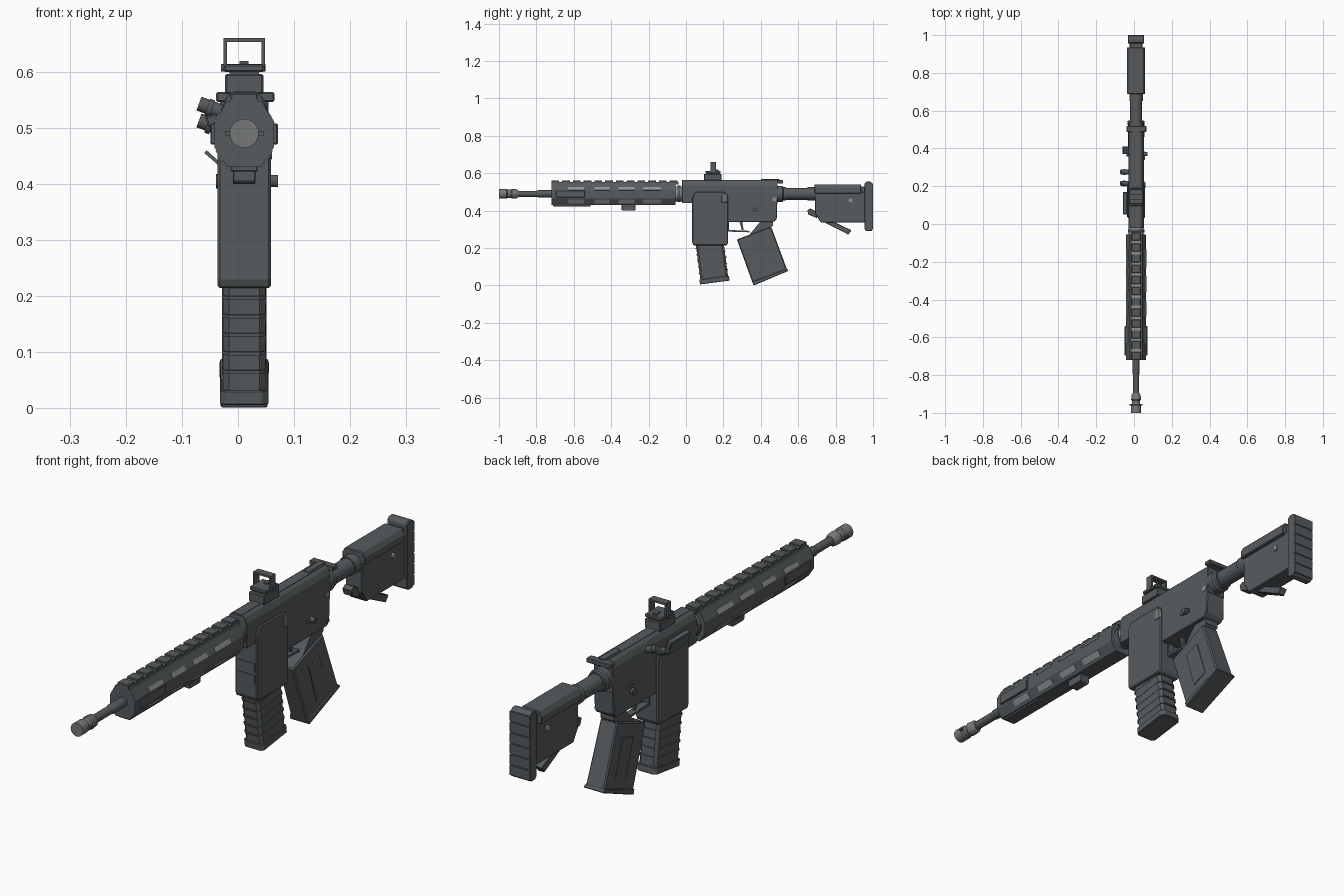
import bpy, bmesh, math
from mathutils import Matrix, Vector

if "Cube" in bpy.data.objects:
    bpy.data.objects.remove(bpy.data.objects["Cube"])

CX = 0.011  # body centre line


def material(name, rgb):
    m = bpy.data.materials.new(name)
    m.diffuse_color = (*rgb, 1)
    m.use_nodes = True
    m.node_tree.nodes["Principled BSDF"].inputs["Base Color"].default_value = m.diffuse_color
    return m


DARK = material("dark gunmetal", (0.094, 0.105, 0.111))
STEEL = material("muzzle steel", (0.18, 0.19, 0.19))
LIGHT = material("light steel", (0.27, 0.285, 0.285))


def finish(name, bm, mat, bevel=0, smooth=False):
    bmesh.ops.recalc_face_normals(bm, faces=bm.faces[:])
    me = bpy.data.meshes.new(name)
    bm.to_mesh(me)
    bm.free()
    me.materials.append(mat)
    ob = bpy.data.objects.new(name, me)
    bpy.context.collection.objects.link(ob)
    if bevel:
        mod = ob.modifiers.new("bevel", "BEVEL")
        mod.width, mod.segments, mod.limit_method = bevel, 1, "ANGLE"
    if smooth:
        bpy.context.view_layer.objects.active = ob
        ob.select_set(True)
        bpy.ops.object.shade_smooth_by_angle(angle=math.radians(35))
        ob.select_set(False)
    return ob


def loft(name, a, b, mat, bevel=0):
    """Solid between two matching outlines."""
    bm = bmesh.new()
    va, vb = [bm.verts.new(p) for p in a], [bm.verts.new(p) for p in b]
    bm.faces.new(va)
    bm.faces.new(vb[::-1])
    n = len(va)
    for i in range(n):
        bm.faces.new((va[i], vb[i], vb[(i + 1) % n], va[(i + 1) % n]))
    return finish(name, bm, mat, bevel)


def side(name, yz, hw, mat=DARK, bevel=0, x=0):
    """Side outline (y, z) extruded across x; hw may vary per point."""
    ws = hw if isinstance(hw, (list, tuple)) else [hw] * len(yz)
    return loft(name, [(CX + x - w, *p) for p, w in zip(yz, ws)],
                [(CX + x + w, *p) for p, w in zip(yz, ws)], mat, bevel)


def front(name, xz, y0, y1, mat=DARK, bevel=0):
    """Front outline (x, z) extruded along y."""
    return loft(name, [(CX + x, y0, z) for x, z in xz],
                [(CX + x, y1, z) for x, z in xz], mat, bevel)


def box(name, x, y, z, mat=DARK, bevel=0):
    return front(name, [(x[0], z[0]), (x[1], z[0]), (x[1], z[1]), (x[0], z[1])],
                 *y, mat, bevel)


def lathe(name, prof, z, mat=DARK, n=24):
    """Turned part along y from (y, radius) points."""
    bm = bmesh.new()
    rings = [[bm.verts.new((CX + r * math.cos(2 * math.pi * i / n), y,
                            z + r * math.sin(2 * math.pi * i / n)))
              for i in range(n)] for y, r in prof]
    for a, b in zip(rings, rings[1:]):
        for i in range(n):
            bm.faces.new((a[i], a[(i + 1) % n], b[(i + 1) % n], b[i]))
    bm.faces.new(rings[0])
    bm.faces.new(rings[-1])
    return finish(name, bm, mat, smooth=True)


def pin(name, x0, x1, y, z, r, mat=DARK, n=16, tilt=0):
    """Cylinder lying along x, optionally tilted about y."""
    bm = bmesh.new()
    bmesh.ops.create_cone(bm, cap_ends=True, segments=n, radius1=r, radius2=r,
                          depth=x1 - x0,
                          matrix=Matrix.Translation((CX + (x0 + x1) / 2, y, z))
                          @ Matrix.Rotation(math.pi / 2 + tilt, 4, "Y"))
    return finish(name, bm, mat, smooth=True)


def lerp(a, b, t):
    return (a[0] + (b[0] - a[0]) * t, a[1] + (b[1] - a[1]) * t)


# Barrel and muzzle
lathe("barrel", [(-0.92, .016), (-0.70, .016)], .49)
lathe("barrel_collar", [(-.80, .016), (-.79, .019), (-.72, .019)], .49)
lathe("muzzle_device", [(-1, .026), (-.96, .026), (-.955, .022), (-.935, .022),
                        (-.93, .026), (-.905, .024), (-.895, .017)], .49, STEEL)
for s in (-1, 1):
    box("muzzle_port", sorted((s * .020, s * .034)), (-.962, -.952), (.486, .494))

# Handguard, eight sided, with slots on the slanted faces
low, mid0, mid1, top = (.030, .43), (.053, .465), (.053, .508), (.031, .548)
half = [low, mid0, mid1, top]
front("handguard", half + [(-x, z) for x, z in half[::-1]], -.72, -.055)
for y0, y1 in ((-.63, -.545), (-.49, -.41), (-.36, -.275), (-.23, -.135)):
    for a, b, t0, t1 in ((mid1, top, .02, .42), (low, mid0, .3, .85)):
        n = Vector((b[1] - a[1], a[0] - b[0])).normalized() * .002
        p, q = lerp(a, b, t0), lerp(a, b, t1)
        quad = [p, q, (q[0] + n.x, q[1] + n.y), (p[0] + n.x, p[1] + n.y)]
        for s in (-1, 1):
            front("handguard_slot", [(s * x, z) for x, z in quad], y0, y1, LIGHT)

# Rail covers near the handguard front
for s in (-1, 1):
    box("side_cover", sorted((s * .050, s * .060)), (-.695, -.54), (.47, .508), DARK, .002)
box("bottom_cover", (-.024, .024), (-.71, -.51), (.422, .435), DARK, .002)

# Top rail: wide teeth with light gaps between them
box("top_rail", (-.024, .024), (-.72, -.04), (.54, .552))
for i in range(12):
    y = -.72 + i * .0575
    box("rail_tooth", (-.024, .024), (y, y + .042), (.550, .561), DARK, .002)
    if i < 11:
        box("rail_gap", (-.022, .022), (y + .042, y + .0575), (.549, .554), LIGHT)

# Hand stop under the handguard
side("hand_stop", [(-.345, .405), (-.335, .40), (-.275, .40), (-.27, .405),
                   (-.27, .433), (-.345, .433)], .02, DARK, .002)

# Barrel nut
lathe("barrel_nut", [(-.06, .040), (-.015, .040)], .49, LIGHT, 16)
lathe("nut_ring", [(-.045, .044), (-.03, .044)], .49, DARK, 16)

# Upper receiver
up = [(.041, .44), (.041, .535), (.032, .555), (.024, .563)]
front("upper_receiver", up + [(-x, z) for x, z in up[::-1]], -.022, .49, DARK, .002)
box("receiver_rail", (-.019, .019), (-.02, .49), (.555, .565))

# Lower receiver and magazine well
side("lower_receiver", [(.20, .34), (.47, .34), (.485, .355), (.49, .50), (.20, .50)],
     .041, DARK, .003)
side("magazine_well", [(.033, .23), (.04, .214), (.218, .214), (.225, .23),
                       (.225, .47), (.205, .50), (.05, .50), (.033, .47)], .0475, DARK, .004)
for z in (.283, .328):
    box("well_front_panel", (-.038, .038), (.031, .034), (z, z + .033))


# Magazine: leaning body, ribs and base
def mag_y(z):
    return .052 + (.22 - z) * .13


def mag_section(z, dy, w, c=.011):
    a, b = mag_y(z) - dy, mag_y(z) + .148 + dy
    return [(CX + x, y, z + (y - mag_y(z)) * .13) for x, y in
            ((-w + c, a), (w - c, a), (w, a + c), (w, b - c),
             (w - c, b), (-w + c, b), (-w, b - c), (-w, a + c))]


loft("magazine", mag_section(.012, 0, .038), mag_section(.26, 0, .038), DARK)
for i in range(5):
    z = .062 + i * .033
    loft("magazine_rib", mag_section(z, .004, .0392), mag_section(z + .006, .004, .0392), DARK)
loft("magazine_base", mag_section(.006, .005, .043), mag_section(.032, .005, .043), DARK, .002)

# Pistol grip with side panels and base
A, B, C, D = [(.272, .246), (.455, .315), (.543, .078), (.358, .008)]
side("grip", [A, B, C, D], [.032, .036, .040, .036], DARK, .005)
side("grip_neck", [(.33, .26), (.44, .30), (.465, .32), (.465, .345), (.40, .345)], .028)
side("grip_base", [lerp(A, D, .95), lerp(B, C, .95), (.549, .078), (.362, 0)],
     [.040, .042, .045, .042], DARK, .003)
for s in (-1, 1):
    side("grip_panel", [(.362, .225), (.425, .243), (.472, .10), (.407, .075)],
         .003, DARK, 0, s * .0365)

# Trigger and guard
side("trigger_guard", [(.22, .288), (.34, .284), (.34, .292), (.22, .297)], .014)
side("trigger", [(.285, .345), (.30, .345), (.308, .297), (.298, .297)], .006)
box("guard_post", (-.014, .014), (.222, .23), (.288, .345))

# Receiver controls on the right
box("port_cover", (.036, .050), (.19, .222), (.442, .488), STEEL, .003)
pin("selector_pin", .035, .060, .37, .405, .011)
box("selector_lever", (.041, .047), (.34, .385), (.399, .411))
pin("rear_pin", .035, .044, .472, .46, .011, LIGHT)
pin("front_pin", -.043, .043, .475, .36, .008)

# Receiver controls on the left
front("left_latch", [(-.052, .468), (-.040, .468), (-.048, .525), (-.070, .52)],
      .05, .17, DARK, .003)
for y, z in ((.215, .505), (.275, .535)):
    pin("left_knob", -.082, -.035, y, z, .013, tilt=.35)
    pin("left_knob_ring", -.066, -.057, y, z, .016, tilt=.35)
front("left_lever", [(-.036, .432), (-.040, .428), (-.071, .455), (-.067, .460)], .37, .41)
pin("left_pin", -.050, -.035, .37, .405, .013)

# Charging handle
box("charging_handle", (-.050, .054), (.488, .518), (.546, .564), DARK, .003)
box("charging_rod", (-.012, .012), (.40, .50), (.555, .568))

# Sight
box("sight_mount", (-.034, .034), (.096, .19), (.560, .596), DARK, .003)
box("sight_body", (-.036, .036), (.105, .185), (.599, .613), DARK, .003)
box("sight_neck", (-.026, .026), (.11, .18), (.59, .602))
pin("sight_dial", -.041, .038, .15, .607, .007)
for s in (-1, 1):
    box("sight_frame_side", sorted((s * .031, s * .037)), (.13, .16), (.605, .66))
box("sight_frame_top", (-.037, .037), (.13, .16), (.653, .66))
box("sight_emitter", (-.008, .008), (.15, .175), (.61, .619))

# Buffer tube
lathe("buffer_tube", [(.48, .032), (.72, .032)], .49)
lathe("tube_nut", [(.488, .043), (.515, .043), (.52, .037), (.535, .037)], .49)
lathe("tube_collar", [(.65, .036), (.70, .036)], .49)

# Stock
side("stock_body", [(.69, .50), (.69, .385), (.72, .337), (.96, .337), (.96, .50)],
     .035, DARK, .003)
up = [(.048, .492), (.048, .52), (.036, .541)]
front("stock_cheek", up + [(-x, z) for x, z in up[::-1]], .688, .935, DARK, .003)
box("stock_spine", (-.030, .030), (.90, .965), (.48, .53))
side("stock_latch", [(.648, .402), (.665, .412), (.70, .395), (.70, .36), (.655, .378)],
     .020, DARK, .002)
side("stock_lever", [(.70, .375), (.78, .345), (.885, .295), (.868, .272), (.75, .332)],
     .014, DARK, .002)
pin("stock_pin", -.042, .042, .88, .455, .011, LIGHT)

# Butt plate with ridges
side("butt_plate", [(.955, .30), (.965, .29), (.99, .29), (.997, .30), (.997, .545),
                    (.985, .556), (.965, .556), (.955, .545)], .043, DARK, .003)
for i in range(6):
    z = .298 + i * .0418
    box("butt_ridge", (-.043, .043), (.990, 1.0), (z, z + .039), DARK, .001)
